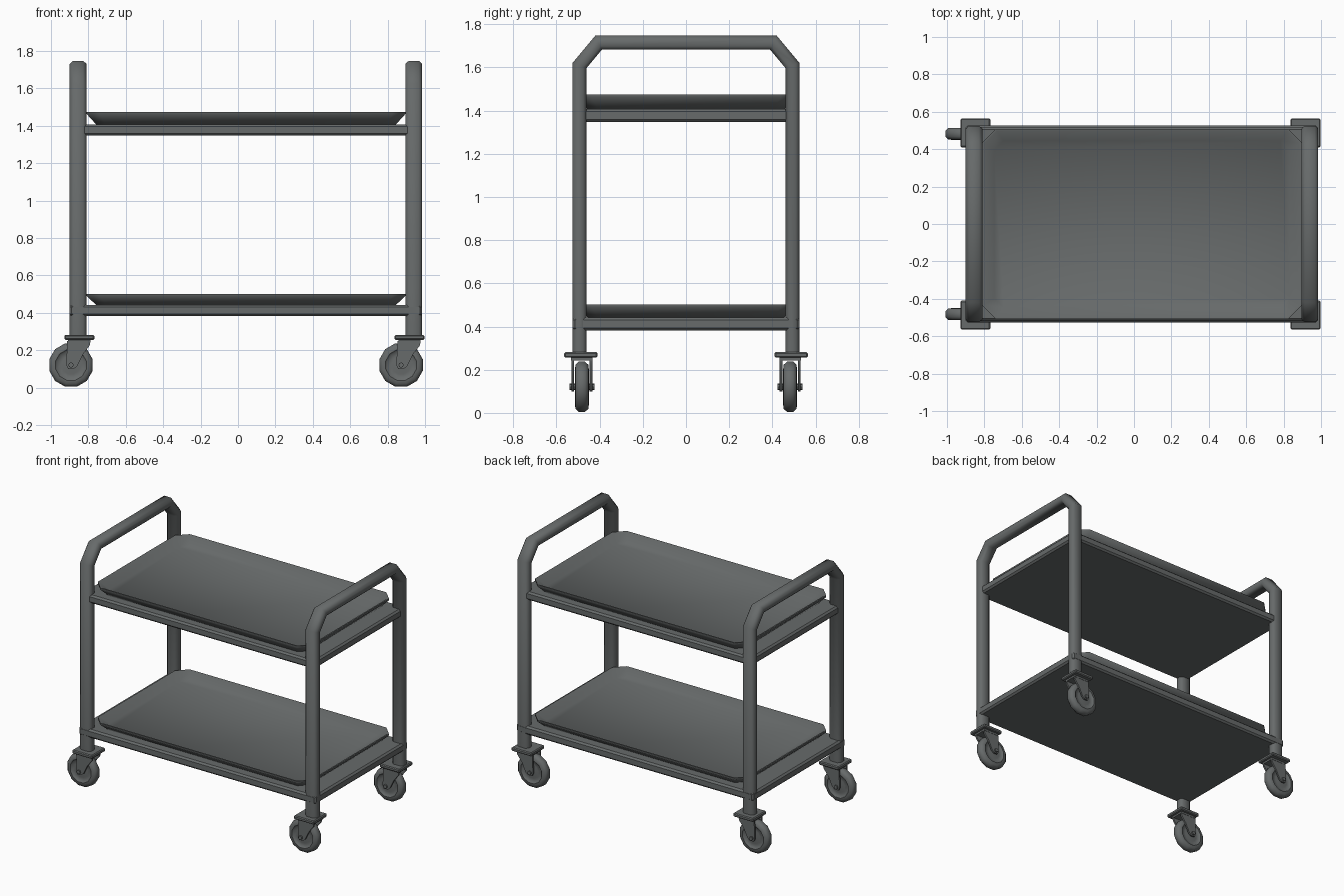
import bpy, bmesh, math
from mathutils import Vector

if "Cube" in bpy.data.objects:
    bpy.data.objects.remove(bpy.data.objects["Cube"])

grey = bpy.data.materials.new("dark grey metal")
grey.diffuse_color = (0.135, 0.145, 0.145, 1)
grey.use_nodes = True
grey.node_tree.nodes["Principled BSDF"].inputs["Base Color"].default_value = grey.diffuse_color

CX = 0.043                     # the frame sits slightly right of centre
POST_X = (-0.855, 0.94)
POST_Y = 0.4925


def finish(name, bm, smooth=35):
    bmesh.ops.recalc_face_normals(bm, faces=bm.faces[:])
    me = bpy.data.meshes.new(name)
    bm.to_mesh(me)
    bm.free()
    me.materials.append(grey)
    ob = bpy.data.objects.new(name, me)
    bpy.context.collection.objects.link(ob)
    if smooth:
        bpy.ops.object.select_all(action='DESELECT')
        bpy.context.view_layer.objects.active = ob
        ob.select_set(True)
        bpy.ops.object.shade_smooth_by_angle(angle=math.radians(smooth))
    return ob


def loft(bm, rings, closed_path=False, caps=True):
    vs = [[bm.verts.new(p) for p in r] for r in rings]
    n = len(vs[0])
    pairs = list(zip(vs, vs[1:])) + ([(vs[-1], vs[0])] if closed_path else [])
    for a, b in pairs:
        for i in range(n):
            j = (i + 1) % n
            bm.faces.new((a[i], a[j], b[j], b[i]))
    if caps and not closed_path:
        bm.faces.new(vs[0])
        bm.faces.new(vs[-1])


def box(name, x0, x1, y0, y1, z0, z1, bevel=0.0):
    bm = bmesh.new()
    bmesh.ops.create_cube(bm, size=1)
    for v in bm.verts:
        v.co = Vector(((x0 + x1) / 2 + v.co.x * (x1 - x0),
                       (y0 + y1) / 2 + v.co.y * (y1 - y0),
                       (z0 + z1) / 2 + v.co.z * (z1 - z0)))
    if bevel:
        bmesh.ops.bevel(bm, geom=bm.edges[:], offset=bevel, segments=1, affect='EDGES')
    return finish(name, bm)


# End frames: oval tube swept along an arch with clipped corners
def end_frame(name, x):
    path = [(-POST_Y, 0.27), (-POST_Y, 1.61), (-0.405, 1.715),
            (0.405, 1.715), (POST_Y, 1.61), (POST_Y, 0.27)]
    path = [Vector(p) for p in path]
    section = [(1, .5), (.6, 1), (-.6, 1), (-1, .5), (-1, -.5), (-.6, -1), (.6, -1), (1, -.5)]
    rings = []
    for i, p in enumerate(path):
        a = (p - path[max(i - 1, 0)])
        b = (path[min(i + 1, len(path) - 1)] - p)
        a = (a if a.length else b).normalized()
        b = (b if b.length else a).normalized()
        na, nb = Vector((-a.y, a.x)), Vector((-b.y, b.x))
        m = (na + nb).normalized()
        m = m / m.dot(na)
        rings.append([(x + s * 0.045, p.x + m.x * t * 0.0325, p.y + m.y * t * 0.0325)
                      for s, t in section])
    bm = bmesh.new()
    loft(bm, rings)
    finish(name, bm, 50)


# Trays: shallow flared dish with clipped corners
def tray(name, z0, z1):
    def outline(hx, hy, c, z):
        pts = [(hx, hy - c), (hx - c, hy), (-hx + c, hy), (-hx, hy - c),
               (-hx, -hy + c), (-hx + c, -hy), (hx - c, -hy), (hx, -hy + c)]
        return [(CX + a, b, z) for a, b in pts]
    bm = bmesh.new()
    loft(bm, [outline(0.80, 0.455, 0.05, z0),
              outline(0.852, 0.508, 0.07, z1 - 0.012),
              outline(0.852, 0.508, 0.07, z1),
              outline(0.842, 0.498, 0.066, z1),
              outline(0.79, 0.445, 0.05, z0 + 0.015)])
    finish(name, bm, 50)


# Wheels: rounded tyre with a recessed hub, turned around y
def wheel(name, x, y):
    prof = [(0.02, -0.026), (0.05, -0.022), (0.075, -0.022), (0.085, -0.032), (0.105, -0.030),
            (0.12, -0.015), (0.12, 0.015), (0.105, 0.030), (0.085, 0.032),
            (0.075, 0.022), (0.05, 0.022), (0.02, 0.026)]
    n = 12
    rings = []
    for r, w in prof:
        rings.append([(x + r * math.cos(2 * math.pi * (k + .5) / n), y + w,
                       0.121 + r * math.sin(2 * math.pi * (k + .5) / n)) for k in range(n)])
    bm = bmesh.new()
    loft(bm, rings)
    finish(name, bm, 50)


def cylinder_y(name, x, y, z, r, half, n=8):
    bm = bmesh.new()
    loft(bm, [[(x + r * math.cos(2 * math.pi * k / n), y + s * half,
                z + r * math.sin(2 * math.pi * k / n)) for k in range(n)] for s in (-1, 1)])
    finish(name, bm)


def castor(x, y, tag):
    wx = x - 0.045
    yc = y * 0.99
    box("castor_plate_" + tag, x - 0.08, x + 0.08, y - 0.077, y + 0.077, 0.256, 0.282, 0.006)
    box("castor_yoke_" + tag, x - 0.06, x + 0.06, yc - 0.05, yc + 0.05, 0.243, 0.257)
    wheel("wheel_" + tag, wx, yc)
    # fork arms taper from the yoke to the axle
    side = [(-0.065, 0.25), (0.06, 0.25), (0.055, 0.225), (0.02, 0.18), (-0.012, 0.115),
            (-0.03, 0.10), (-0.06, 0.10), (-0.07, 0.12)]
    for s, lab in ((-1, "front"), (1, "back")):
        bm = bmesh.new()
        loft(bm, [[(x + a, yc + s * d, b) for a, b in side] for d in (0.036, 0.048)])
        finish("fork_%s_%s" % (lab, tag), bm)
    cylinder_y("axle_" + tag, wx, yc, 0.121, 0.014, 0.058)


for x, lab in zip(POST_X, ("left", "right")):
    end_frame("end_frame_" + lab, x)
    for s, side in ((-1, "front"), (1, "back")):
        castor(-0.848 if x < 0 else 0.917, s * 0.487, lab + "_" + side)

# Shelf frames and their trays
box("upper_shelf_frame", -0.885, 0.97, -0.518, 0.518, 1.348, 1.408, 0.012)
box("lower_shelf_frame", -0.902, 0.985, -0.526, 0.526, 0.382, 0.443, 0.012)
tray("upper_tray", 1.406, 1.475)
tray("lower_tray", 0.441, 0.502)
